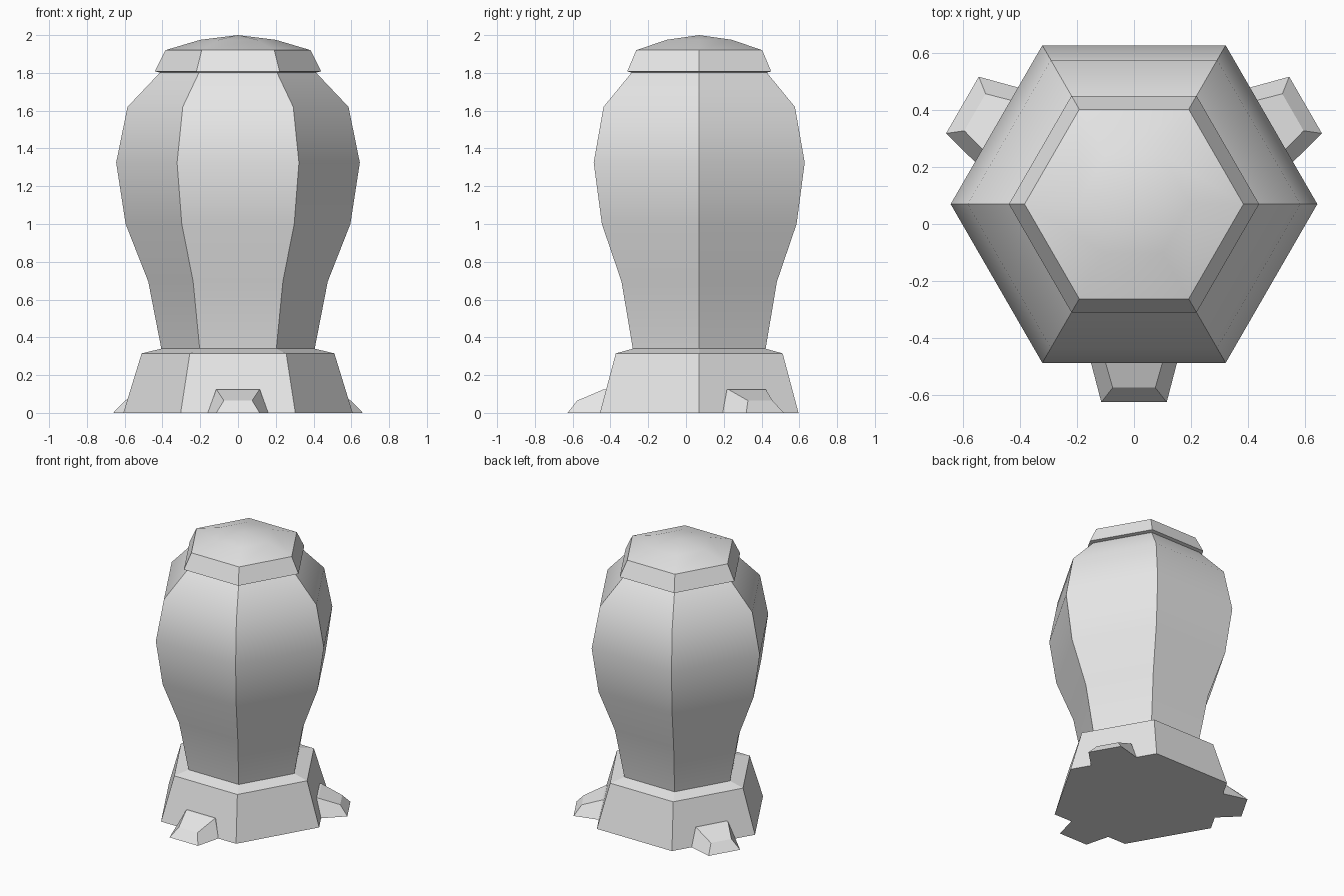
import bpy
import bmesh
from math import cos, sin, radians
from mathutils import Matrix, Vector

cube = bpy.data.objects.get("Cube")
if cube:
    bpy.data.objects.remove(cube, do_unlink=True)

CENTRE = Vector((0, 0.07, 0))

# Single plain grey
grey = bpy.data.materials.new("plain_grey")
grey.use_nodes = True
colour = (0.8, 0.8, 0.8, 1)
grey.diffuse_color = colour
grey.node_tree.nodes["Principled BSDF"].inputs["Base Color"].default_value = colour


def loft(name, rings, smooth_angle=None):
    """Skin a list of equal-length point rings and close both ends."""
    bm = bmesh.new()
    loops = [[bm.verts.new(p) for p in ring] for ring in rings]
    n = len(loops[0])
    for low, high in zip(loops, loops[1:]):
        for i in range(n):
            j = (i + 1) % n
            bm.faces.new((low[i], low[j], high[j], high[i]))
    bm.faces.new(loops[0][::-1])
    bm.faces.new(loops[-1])
    bmesh.ops.remove_doubles(bm, verts=bm.verts, dist=0.0005)
    bmesh.ops.recalc_face_normals(bm, faces=bm.faces)
    mesh = bpy.data.meshes.new(name)
    bm.to_mesh(mesh)
    bm.free()
    mesh.materials.append(grey)
    obj = bpy.data.objects.new(name, mesh)
    obj.location = CENTRE
    bpy.context.collection.objects.link(obj)
    if smooth_angle:
        bpy.ops.object.select_all(action="DESELECT")
        obj.select_set(True)
        bpy.context.view_layer.objects.active = obj
        bpy.ops.object.shade_smooth_by_angle(angle=radians(smooth_angle))
    return obj


def hexagons(profile):
    return [[(r * cos(radians(60 * i)), r * sin(radians(60 * i)), z)
             for i in range(6)] for r, z in profile]


# Flared base with a sloping shelf
loft("base", hexagons([(0.607, 0), (0.51, 0.315), (0.405, 0.34)]))

# Bulging six-sided body
loft("body", hexagons([(0.405, 0.335), (0.475, 0.695), (0.595, 1.0),
                       (0.645, 1.325), (0.585, 1.62), (0.405, 1.81)]), 40)

# Overhanging cap with a low peak
loft("cap", hexagons([(0.405, 1.8), (0.44, 1.808), (0.385, 1.92),
                      (0.2, 1.975), (0.0001, 2.0)]), 25)


# Three wedge feet, each centred on a side of the base
def foot_ring(dist_low, half_low, dist_high, half_high, z):
    return [(-half_low, -dist_low, 0), (half_low, -dist_low, 0),
            (half_high, -dist_high, z), (-half_high, -dist_high, z)]


foot_rings = [foot_ring(0.42, 0.16, 0.42, 0.115, 0.125),
              foot_ring(0.525, 0.16, 0.505, 0.115, 0.125),
              foot_ring(0.697, 0.115, 0.646, 0.075, 0.065)]
for name, angle in (("front_foot", 0), ("back_left_foot", 120), ("back_right_foot", 240)):
    foot = loft(name, foot_rings)
    foot.data.transform(Matrix.Rotation(radians(angle), 4, "Z"))
